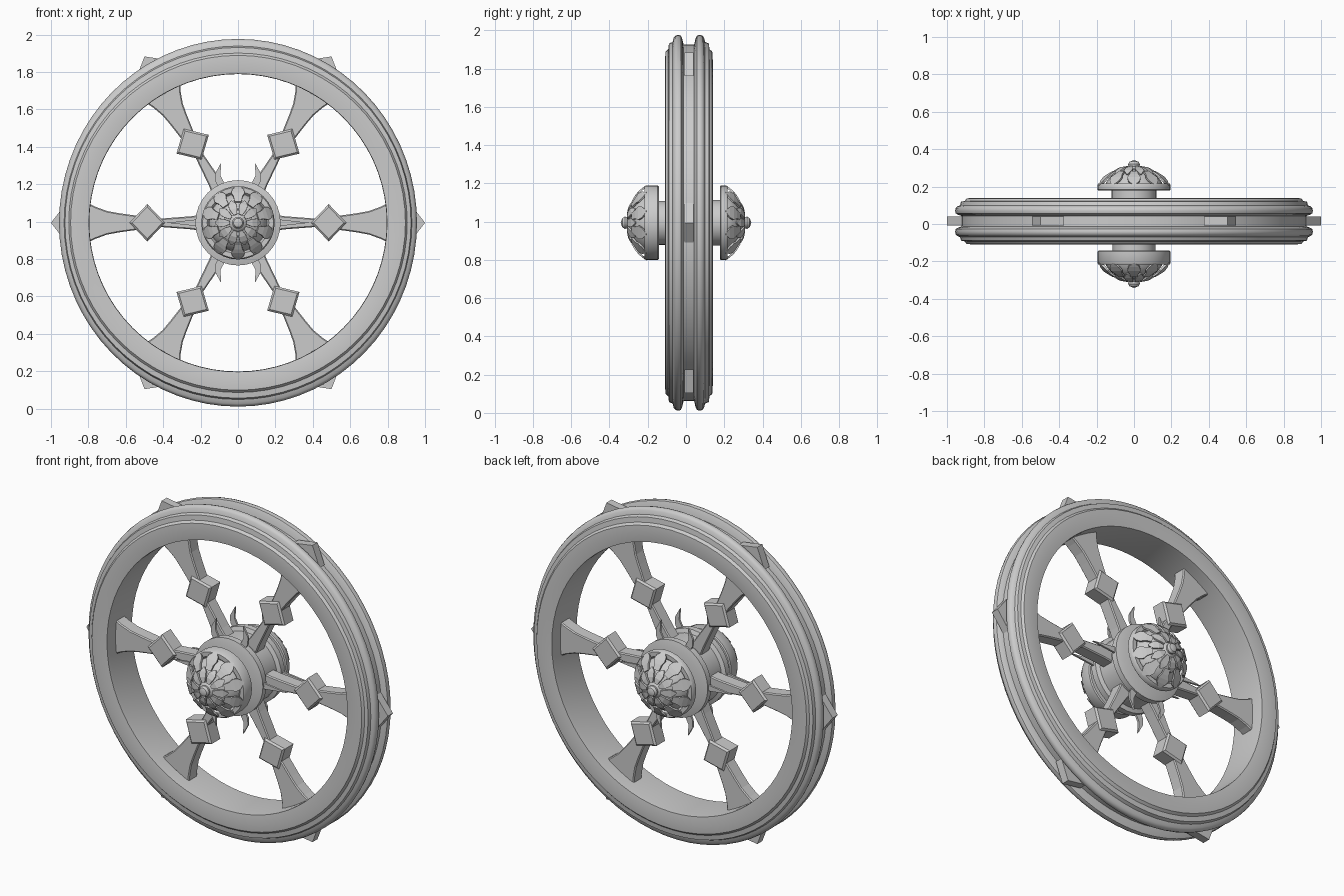
import bpy, bmesh
from math import sin, cos, pi, radians
from mathutils import Vector, Matrix

if "Cube" in bpy.data.objects:
    bpy.data.objects.remove(bpy.data.objects["Cube"])

CZ = 0.994          # wheel centre height
CY = 0.015          # rim mid-plane


def finish(bm, name, smooth=None):
    bmesh.ops.recalc_face_normals(bm, faces=bm.faces)
    me = bpy.data.meshes.new(name)
    bm.to_mesh(me)
    bm.free()
    ob = bpy.data.objects.new(name, me)
    bpy.context.collection.objects.link(ob)
    if smooth:
        bpy.ops.object.select_all(action='DESELECT')
        ob.select_set(True)
        bpy.context.view_layer.objects.active = ob
        bpy.ops.object.shade_smooth_by_angle(angle=radians(smooth))
    return ob


def lathe(name, prof, n, closed=False, stretch=False, smooth=35):
    """Revolve (radius, y) points around the wheel axis."""
    bm = bmesh.new()
    rings = []
    for r, y in prof:
        k = 1 + 0.027 * min(1, max(0, (r - 0.9) / 0.05)) if stretch else 1
        if r == 0:
            rings.append([bm.verts.new((0, y, CZ))] * n)
        else:
            rings.append([bm.verts.new((r * cos(2 * pi * i / n), y, CZ + k * r * sin(2 * pi * i / n)))
                          for i in range(n)])
    pairs = list(zip(rings, rings[1:])) + ([(rings[-1], rings[0])] if closed else [])
    for a, b in pairs:
        for i in range(n):
            j = (i + 1) % n
            vs = list(dict.fromkeys((a[i], a[j], b[j], b[i])))
            if len(vs) > 2:
                bm.faces.new(vs)
    return finish(bm, name, smooth)


def plate(name, outline, angle, y0, y1, bevel=0.0, zs=1.0):
    """Extrude a flat (radial, tangential) outline along y and turn it round the hub."""
    bm = bmesh.new()
    f = bm.faces.new([bm.verts.new((r, y0, t)) for r, t in outline])
    ext = bmesh.ops.extrude_face_region(bm, geom=[f])
    bmesh.ops.translate(bm, verts=[v for v in ext['geom'] if isinstance(v, bmesh.types.BMVert)],
                        vec=(0, y1 - y0, 0))
    if bevel:
        caps = [e for e in bm.edges if abs(e.verts[0].co.y - e.verts[1].co.y) < 1e-5]
        bmesh.ops.bevel(bm, geom=caps, offset=bevel, segments=1, affect='EDGES')
    m = Matrix.Diagonal((1, 1, zs, 1)) @ Matrix.Rotation(-angle, 4, 'Y')
    bmesh.ops.transform(bm, matrix=Matrix.Translation((0, 0, CZ)) @ m, verts=bm.verts)
    return finish(bm, name)


def mirror_outline(half):
    return half + [(r, -t) for r, t in reversed(half) if t > 0]


# Rim: stepped section with two raised flanges and a middle groove
half = [(0.795, 0.095), (0.797, 0.118), (0.85, 0.125), (0.895, 0.122), (0.905, 0.108),
        (0.925, 0.104), (0.93, 0.085), (0.945, 0.079), (0.953, 0.07), (0.957, 0.056),
        (0.953, 0.042), (0.94, 0.034), (0.922, 0.028)]
section = [(r, CY + y) for r, y in half] + [(r, CY - y) for r, y in reversed(half)]
lathe("rim", section, 72, closed=True, stretch=True)

# Six spokes with diamonds, and studs on the tread
spoke = mirror_outline([(0.18, 0.045), (0.25, 0.035), (0.42, 0.022), (0.57, 0.042), (0.64, 0.052),
                        (0.70, 0.063), (0.76, 0.085), (0.80, 0.105)])
diamond = [(0.39, 0), (0.485, 0.1), (0.58, 0), (0.485, -0.1)]
stud = [(0.86, 0), (0.92, 0.1), (1.0, 0), (0.92, -0.1)]
for i in range(6):
    a = i * pi / 3
    plate(f"spoke_{i}", spoke, a, CY - 0.04, CY + 0.04, 0.006)
    plate(f"spoke_diamond_{i}", diamond, a, CY - 0.05, CY + 0.05, 0.010)
    plate(f"tread_stud_{i}", stud, a, CY - 0.024, CY + 0.024, 0.0, 1.027)

# Hub barrel with end ledges and necks
lathe("hub_barrel", [(0, -0.15), (0.115, -0.15), (0.115, -0.105), (0.19, -0.10), (0.228, -0.09),
                     (0.228, -0.055), (0.205, -0.045), (0.205, 0.075), (0.228, 0.085),
                     (0.228, 0.12), (0.19, 0.13), (0.12, 0.135), (0.12, 0.18), (0, 0.18)], 32)


def thorn(name, angle, bend, y):
    """Small curved leaf rising from the hub beside a spoke."""
    c, s = cos(angle), sin(angle)
    pts = [(0.20, -0.012), (0.25, -0.016), (0.29, 0.0), (0.33, 0.055), (0.27, 0.022), (0.20, 0.025)]
    if not bend:
        pts = [(0.20, 0.02), (0.38, 0.0), (0.20, -0.02)]
    outline = [(r, t * (bend or 1)) for r, t in pts]
    plate(name, outline, angle, y - 0.006, y + 0.006)


# Thorns on both hub faces: curved on the slanted spokes, straight on the level ones
for side, y in (("front", -0.075), ("back", 0.105)):
    for deg, bend in ((60, 1), (120, -1), (240, 1), (300, -1), (0, 0), (180, 0)):
        thorn(f"thorn_{side}_{deg}", radians(deg + 5 * bend), bend, y)


def petals(name, side, count, rows, phase):
    """Ring of pointed scales; rows are (radius, y, half width)."""
    bm = bmesh.new()
    for k in range(count):
        a = 2 * pi * (k + phase) / count
        radial, tang = Vector((cos(a), 0, sin(a))), Vector((-sin(a), 0, cos(a)))
        prev = None
        for r, y, w in rows:
            c = radial * r + Vector((0, side * y, CZ))
            cur = [bm.verts.new(c + tang * w), bm.verts.new(c - tang * w)]
            if prev:
                bm.faces.new((prev[0], prev[1], cur[1], cur[0]))
            prev = cur
    ob = finish(bm, name)
    mod = ob.modifiers.new("thickness", 'SOLIDIFY')
    mod.thickness = 0.010
    mod.offset = 0


# End caps: drum, dome, two rings of scales and a pointed finial
for label, s, back in (("front", -1, 0.142), ("back", 1, 0.178)):
    lathe(f"cap_drum_{label}", [(0, s * back), (0.19, s * back), (0.196, s * (back + 0.006)),
                                (0.196, s * 0.208), (0.19, s * 0.217), (0.165, s * 0.217),
                                (0.155, s * 0.205), (0, s * 0.205)], 32)
    lathe(f"cap_dome_{label}", [(0.155, s * 0.2), (0.148, s * 0.225), (0.125, s * 0.255),
                                (0.095, s * 0.278), (0.055, s * 0.293), (0, s * 0.297)], 24)
    petals(f"outer_scales_{label}", s, 10, [(0.110, 0.280, 0.018), (0.140, 0.262, 0.024),
                                            (0.158, 0.248, 0.036), (0.176, 0.228, 0.030),
                                            (0.192, 0.205, 0.003)], 0.5)
    petals(f"inner_scales_{label}", s, 10, [(0.045, 0.304, 0.009), (0.075, 0.298, 0.020),
                                            (0.100, 0.284, 0.022), (0.120, 0.264, 0.004)], 0.0)
    lathe(f"finial_{label}", [(0.055, s * 0.285), (0.045, s * 0.300), (0.030, s * 0.308),
                              (0.032, s * 0.320), (0.024, s * 0.333), (0, s * 0.342)], 16)
